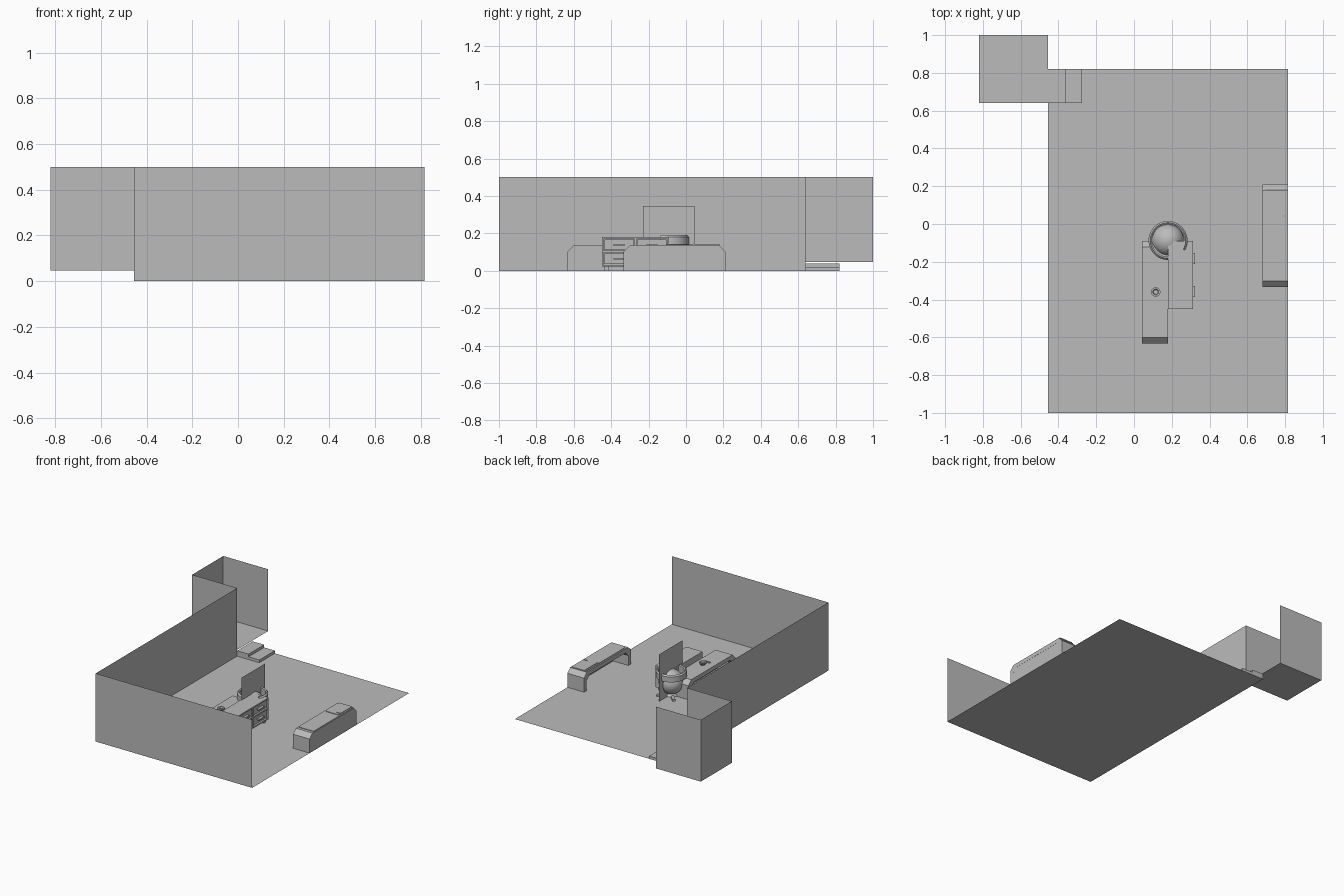
import bpy, bmesh, math
from mathutils import Vector, Matrix

if "Cube" in bpy.data.objects:
    bpy.data.objects.remove(bpy.data.objects["Cube"])

grey = bpy.data.materials.new("plain grey")
grey.use_nodes = True
COLOUR = (0.5, 0.5, 0.5, 1)
grey.diffuse_color = COLOUR
grey.node_tree.nodes["Principled BSDF"].inputs["Base Color"].default_value = COLOUR


def finish(name, bm, smooth=False):
    mesh = bpy.data.meshes.new(name)
    bm.to_mesh(mesh)
    bm.free()
    mesh.materials.append(grey)
    obj = bpy.data.objects.new(name, mesh)
    bpy.context.scene.collection.objects.link(obj)
    if smooth:
        bpy.ops.object.select_all(action="DESELECT")
        obj.select_set(True)
        bpy.context.view_layer.objects.active = obj
        bpy.ops.object.shade_smooth_by_angle(angle=math.radians(35))
    return obj


def sheet(name, *corners):
    bm = bmesh.new()
    bm.faces.new([bm.verts.new(c) for c in corners])
    return finish(name, bm)


def wall(name, a, b, z0, z1):
    return sheet(name, (*a, z0), (*b, z0), (*b, z1), (*a, z1))


def box(name, lo, hi):
    bm = bmesh.new()
    lo, hi = Vector(lo), Vector(hi)
    bmesh.ops.create_cube(bm, size=1, matrix=Matrix.Translation((lo + hi) / 2)
                          @ Matrix.Diagonal((*(hi - lo), 1)))
    return finish(name, bm)


def extrude_x(name, profile, x0, x1):
    """Extrude a y-z outline along x."""
    bm = bmesh.new()
    face = bm.faces.new([bm.verts.new((x0, y, z)) for y, z in profile])
    out = bmesh.ops.extrude_face_region(bm, geom=[face])
    verts = [v for v in out["geom"] if isinstance(v, bmesh.types.BMVert)]
    bmesh.ops.translate(bm, verts=verts, vec=(x1 - x0, 0, 0))
    bmesh.ops.recalc_face_normals(bm, faces=bm.faces)
    return finish(name, bm)


def turned(name, profile, centre, sweep=360, start=0, steps=40):
    """Revolve an r-z outline about a vertical axis."""
    bm = bmesh.new()
    verts = [bm.verts.new((r, 0, z)) for r, z in profile]
    edges = [bm.edges.new(p) for p in zip(verts, verts[1:])]
    bmesh.ops.rotate(bm, verts=verts, matrix=Matrix.Rotation(math.radians(start), 3, "Z"))
    bmesh.ops.spin(bm, geom=verts + edges, axis=(0, 0, 1), cent=(0, 0, 0),
                   angle=math.radians(sweep), steps=steps)
    bmesh.ops.remove_doubles(bm, verts=bm.verts, dist=0.0001)
    bmesh.ops.recalc_face_normals(bm, faces=bm.faces)
    bmesh.ops.translate(bm, verts=bm.verts, vec=centre)
    return finish(name, bm, True)


# Room shell
W, E, S, N = -0.455, 0.815, -1.0, 0.82
AW, AS, AN, AZ, TOP = -0.82, 0.64, 1.0, 0.047, 0.5
sheet("floor", (W, S, 0), (E, S, 0), (E, N, 0), (W, N, 0))
wall("front_wall", (W, S), (E, S), 0, TOP)
wall("side_wall", (W, S), (W, AS), 0, TOP)

# Raised entrance alcove and its steps
sheet("alcove_floor", (AW, AS, AZ), (W, AS, AZ), (W, AN, AZ), (AW, AN, AZ))
wall("alcove_front_wall", (AW, AS), (W, AS), AZ, TOP)
wall("alcove_side_wall", (AW, AS), (AW, AN), AZ, TOP)
wall("alcove_back_wall", (AW, AN), (W, AN), AZ, TOP)
box("upper_step", (W, AS, 0), (-0.362, N, 0.04))
box("lower_step", (-0.362, AS, 0), (-0.275, N, 0.02))


# Arched counters with chamfered shoulders and a closed side panel
def counter(name, x0, x1, y0, y1, h=0.135, c=0.032, t=0.03):
    def arch(inset):
        a, b, top = y0 + inset, y1 - inset, h - inset
        return [(a, 0), (a, top - c), (a + c, top), (b - c, top), (b, top - c), (b, 0)]
    extrude_x(name, arch(0) + arch(t)[::-1], x0, x1)
    extrude_x(name + "_panel", arch(0.002), x1 - 0.012, x1 - 0.001)


counter("side_counter", 0.68, E, -0.333, 0.21)
counter("desk", 0.043, 0.18, -0.633, -0.09)
box("side_counter_top", (0.69, -0.28, 0.135), (0.81, 0.18, 0.139))
box("counter_paper", (0.70, 0.02, 0.139), (0.80, 0.18, 0.143))
box("pen", (0.77, 0.04, 0.143), (0.80, 0.046, 0.147))

# Drawer cabinet: frame, recessed drawers, handles and feet
CX, CF, CY0, CY1, CZ0, CZ1 = 0.18, 0.312, -0.45, -0.09, 0.022, 0.18
F = 0.01
box("cabinet_top", (CX, CY0, CZ1 - F), (CF, CY1, CZ1))
box("cabinet_bottom", (CX, CY0, CZ0), (CF, CY1, CZ0 + F))
box("cabinet_back", (CX, CY0, CZ0), (CX + F, CY1, CZ1))
mid = (CY0 + CY1) / 2
for name, y in (("front", CY0), ("middle", mid - F / 2), ("rear", CY1 - F)):
    box(f"cabinet_{name}_divider", (CX, y, CZ0), (CF, y + F, CZ1))
rows = [(CZ0 + F, 0.097), (0.107, CZ1 - F)]
box("cabinet_rail", (CX, CY0, 0.097), (CF, CY1, 0.107))
for col, (a, b) in enumerate([(CY0 + F, mid - F / 2), (mid + F / 2, CY1 - F)]):
    for row, (z0, z1) in enumerate(rows):
        box(f"drawer_{col}_{row}", (CX + F, a + 0.004, z0 + 0.004),
            (CF - 0.008, b - 0.004, z1 - 0.004))
        m, z = (a + b) / 2, (z0 + z1) / 2
        box(f"drawer_handle_{col}_{row}", (CF - 0.008, m - 0.03, z - 0.005),
            (CF + 0.01, m + 0.03, z + 0.005))
    for x in (CX + 0.015, CF - 0.035):
        y = (CY0 + 0.015, CY1 - 0.035)[col]
        box("cabinet_foot", (x, y, 0), (x + 0.02, y + 0.02, CZ0))

# Round seat: ball, wrap-around back rest, stem and splayed feet
seat = (0.18, -0.087, 0)
R, ZC = 0.085, 0.1
ball = [(R * math.sin(a), ZC + R * math.cos(a))
        for a in (math.pi * i / 20 for i in range(21))]
turned("seat_ball", ball, seat)
band = [(0.086, 0.135), (0.103, 0.14), (0.103, 0.18), (0.094, 0.19), (0.086, 0.185),
        (0.086, 0.135)]
turned("seat_back_rest", band, seat, sweep=300, start=-30)
turned("seat_stem", [(0, 0.005), (0.045, 0.005), (0.03, 0.02), (0.03, 0.04)], seat)
for i in range(4):
    foot = box("seat_foot", (0.02, -0.01, 0), (0.1, 0.01, 0.012))
    foot.matrix_world = Matrix.Translation(seat) @ Matrix.Rotation(
        math.radians(45 + 90 * i), 4, "Z")

# Upright screen standing through the seat
wall("screen", (0.188, -0.23), (0.188, 0.045), 0, 0.345)

# Cup and small bar on the desk
cup = [(0, 0.135), (0.014, 0.135), (0.025, 0.15), (0.025, 0.156), (0.016, 0.156),
       (0.012, 0.145), (0, 0.145)]
turned("desk_cup", cup, (0.115, -0.36, 0), steps=20)
box("desk_bar", (0.09, -0.415, 0.135), (0.133, -0.405, 0.142))
